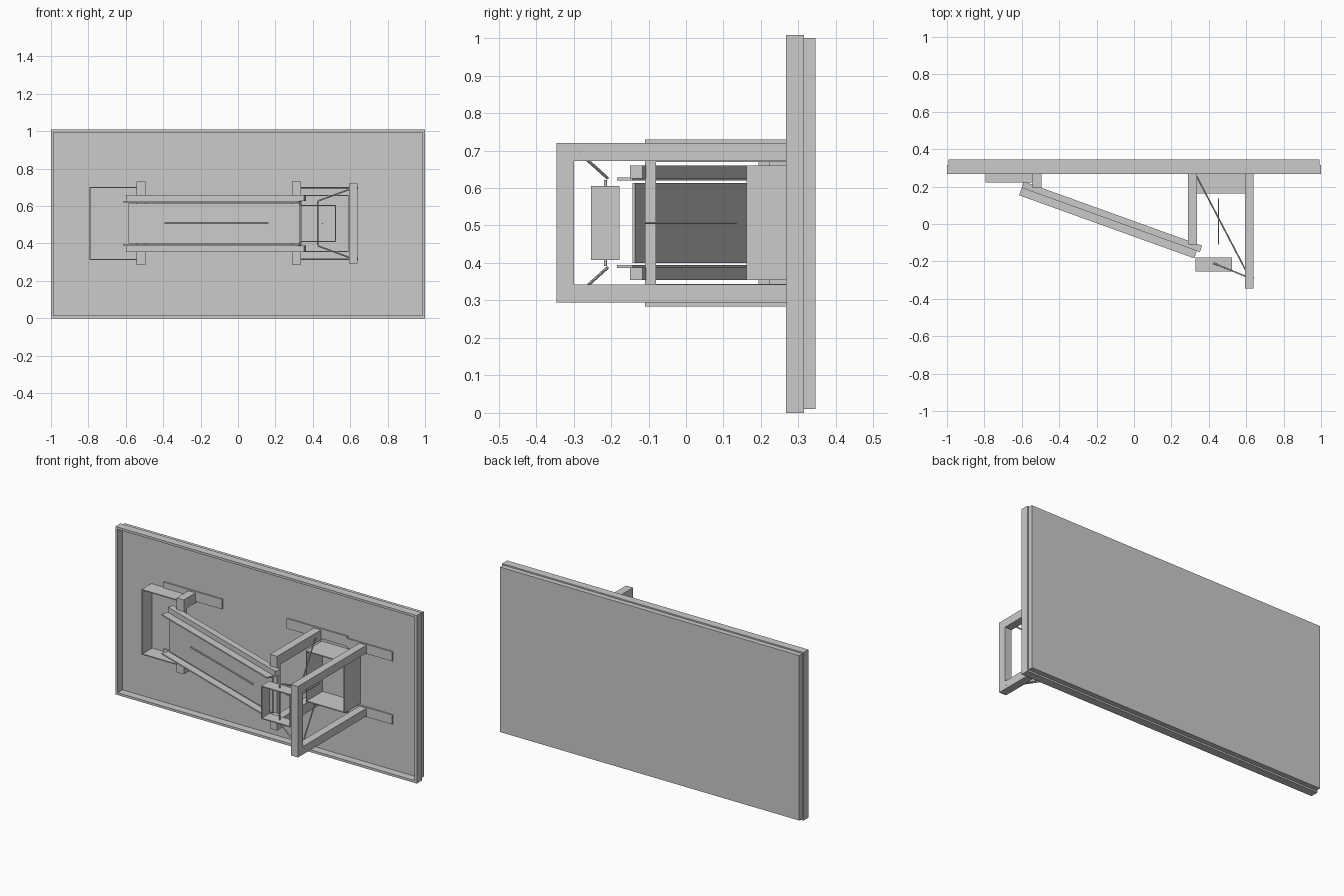
import bpy, math
from mathutils import Vector, Matrix

if "Cube" in bpy.data.objects:
    bpy.data.objects.remove(bpy.data.objects["Cube"])

ZC = 0.507  # mirror height of the mechanism


def box(name, x, y, z, matrix=None):
    """Box from (min, max) ranges."""
    bpy.ops.mesh.primitive_cube_add(size=1)
    o = bpy.context.object
    o.name = name
    for v in o.data.vertices:
        v.co = [r[0] + (c + 0.5) * (r[1] - r[0]) for c, r in zip(v.co, (x, y, z))]
    if matrix:
        o.data.transform(matrix)
    return o


def pair(name, x, y, z, matrix=None):
    """Upper box plus its copy mirrored about the mid height."""
    box("upper_" + name, x, y, z, matrix)
    box("lower_" + name, x, y, (2 * ZC - z[1], 2 * ZC - z[0]), matrix)


def rod(name, a, b, r=0.004, sides=12):
    a, b = Vector(a), Vector(b)
    bpy.ops.mesh.primitive_cylinder_add(vertices=sides, radius=r, depth=(b - a).length,
                                        location=(a + b) / 2)
    o = bpy.context.object
    o.name = name
    o.rotation_euler = (b - a).to_track_quat('Z', 'Y').to_euler()
    bpy.ops.object.shade_smooth_by_angle()


def rod_pair(name, a, b, r=0.004):
    rod("upper_" + name, a, b, r)
    rod("lower_" + name, (a[0], a[1], 2 * ZC - a[2]), (b[0], b[1], 2 * ZC - b[2]), r)


def u_frame(name, x, y, z_top, t, post):
    """Two arms from the panel joined by a front post."""
    pair(name + "_arm", x, y, (z_top - t, z_top))
    box(name + "_post", x, (y[0], y[0] + post), (2 * ZC - z_top + t, z_top - t))


def sheet_frame(name, x, y, z_top, t=0.006):
    """Open rectangular sleeve of thin sheet."""
    z_bot = 2 * ZC - z_top
    pair(name + "_sheet", x, y, (z_top - t, z_top))
    box(name + "_left_sheet", (x[0], x[0] + t), y, (z_bot + t, z_top - t))
    box(name + "_right_sheet", (x[1] - t, x[1]), y, (z_bot + t, z_top - t))


# Panel and its raised rim
box("back_panel", (-0.993, 0.993), (0.313, 0.345), (0.01, 1.0))
box("rim_bottom", (-1, 1), (0.267, 0.315), (0, 0.014))
box("rim_top", (-1, 1), (0.267, 0.315), (0.994, 1.008))
for side, x in (("left", (-1, -0.986)), ("right", (0.986, 1))):
    box("rim_" + side, x, (0.267, 0.315), (0.014, 0.994))

# Mounting plates on the panel
pair("left_mount", (-0.71, -0.32), (0.305, 0.314), (0.678, 0.738))
pair("middle_mount", (0.11, 0.51), (0.305, 0.314), (0.678, 0.738))
pair("right_mount", (0.51, 0.81), (0.305, 0.314), (0.668, 0.725))

# Frames standing out from the panel
u_frame("left_frame", (-0.543, -0.495), (0.193, 0.314), 0.73, 0.06, 0.03)
u_frame("middle_frame", (0.29, 0.337), (-0.11, 0.314), 0.73, 0.06, 0.03)
u_frame("outer_frame", (0.593, 0.64), (-0.345, 0.314), 0.72, 0.048, 0.046)

# Thin sheet brackets
pair("left_bracket_sheet", (-0.795, -0.53), (0.222, 0.314), (0.697, 0.703))
box("left_bracket_side", (-0.795, -0.789), (0.222, 0.314), (2 * ZC - 0.697, 0.697))
sheet_frame("housing", (0.337, 0.593), (0.162, 0.314), 0.66)
sheet_frame("slider", (0.33, 0.524), (-0.253, -0.178), 0.606)

# Slanted track: panel, side rails and lips
tilt = Matrix.Translation((-0.125, 0.022, 0)) @ Matrix.Rotation(math.radians(-19.8), 4, 'Z')
box("track_panel", (-0.488, 0.482), (-0.002, 0.006), (0.4, 0.614), tilt)
pair("track_rail", (-0.505, 0.507), (0, 0.036), (0.626, 0.66), tilt)
pair("track_lip", (-0.505, 0.49), (-0.042, 0.002), (0.62, 0.628), tilt)
a, b = tilt @ Vector((-0.28, -0.006, ZC)), tilt @ Vector((0.305, -0.006, ZC))
rod("track_rod", a, b)

# Linkage rods and hinge pins
rod("slider_pin", (0.427, -0.215, 0.392), (0.427, -0.215, 0.622))
rod("push_rod", (0.452, -0.11, ZC), (0.452, 0.135, ZC), 0.003)
rod_pair("short_link", (0.427, -0.21, 0.627), (0.617, -0.288, 0.697))
rod_pair("long_link", (0.335, 0.255, 0.699), (0.617, -0.285, 0.699))
rod_pair("hinge_pin", (0.617, -0.287, 0.69), (0.617, -0.287, 0.702), 0.024)
